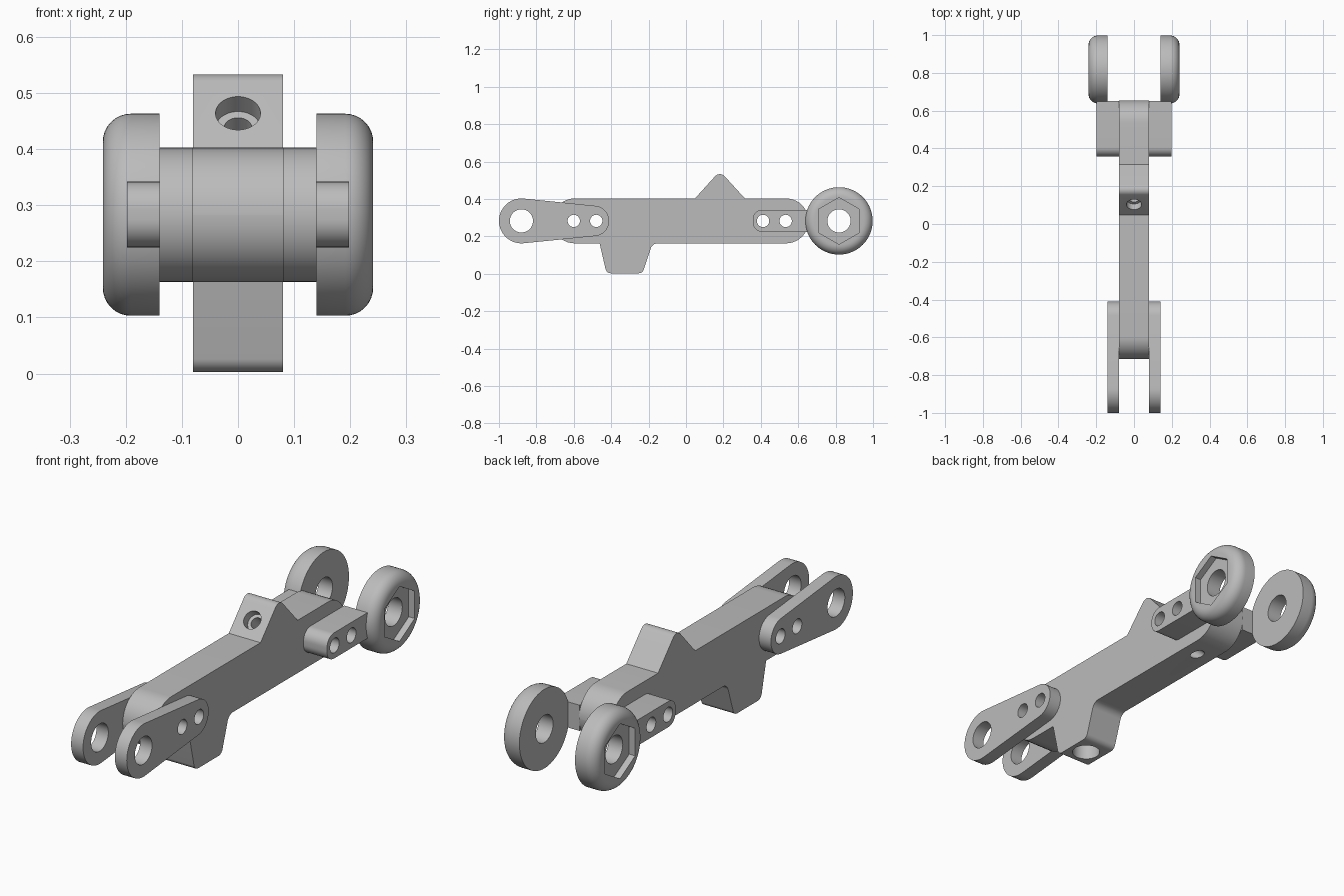
import bpy, bmesh
from math import sin, cos, acos, tan, pi, radians
from mathutils import Vector

cube = bpy.data.objects.get("Cube")
if cube:
    bpy.data.objects.remove(cube, do_unlink=True)

grey = bpy.data.materials.new("plain grey")
grey.use_nodes = True
grey.diffuse_color = (0.5, 0.5, 0.5, 1)
grey.node_tree.nodes["Principled BSDF"].inputs["Base Color"].default_value = (0.5, 0.5, 0.5, 1)

AXIS_Z = 0.283   # height of every pivot
PIN_R = 0.033    # small pin holes
BORE_R = 0.062   # large pivot bores


def make_object(name, bm):
    bmesh.ops.recalc_face_normals(bm, faces=bm.faces[:])
    mesh = bpy.data.meshes.new(name)
    bm.to_mesh(mesh)
    bm.free()
    mesh.materials.append(grey)
    obj = bpy.data.objects.new(name, mesh)
    bpy.context.collection.objects.link(obj)
    return obj


def rounded(corners, steps=10):
    """Outline from (y, z, radius) corners, with each corner filleted."""
    out = []
    for i, (y, z, r) in enumerate(corners):
        p = Vector((y, z))
        if r == 0:
            out.append(p)
            continue
        a = (Vector(corners[i - 1][:2]) - p).normalized()
        b = (Vector(corners[(i + 1) % len(corners)][:2]) - p).normalized()
        half = a.angle(b) / 2
        centre = p + (a + b).normalized() * r / sin(half)
        u = p + a * r / tan(half) - centre
        v = p + b * r / tan(half) - centre
        sweep = u.angle(v)
        for k in range(steps + 1):
            t = k / steps
            out.append(centre + (u * sin((1 - t) * sweep) + v * sin(t * sweep)) / sin(sweep))
    return out


def tapered_link(y1, r1, y2, r2, steps=28):
    """Outline wrapped around two circles of different radius."""
    a = acos((r1 - r2) / (y2 - y1))
    out = []
    for y, r, start, end in ((y1, r1, a, 2 * pi - a), (y2, r2, -a, a)):
        for k in range(steps + 1):
            t = start + (end - start) * k / steps
            out.append(Vector((y + r * cos(t), AXIS_Z + r * sin(t))))
    return out


def extrude_x(name, outline, x0, x1):
    bm = bmesh.new()
    face = bm.faces.new([bm.verts.new((x0, p.x, p.y)) for p in outline])
    grown = bmesh.ops.extrude_face_region(bm, geom=[face])["geom"]
    moved = [g for g in grown if isinstance(g, bmesh.types.BMVert)]
    bmesh.ops.translate(bm, verts=moved, vec=(x1 - x0, 0, 0))
    return make_object(name, bm)


def rod(name, start, end, radius, sides=48, outer_bevel=0):
    """Cylinder or prism between two points, its far rim optionally rounded."""
    start, end = Vector(start), Vector(end)
    length = (end - start).length
    bm = bmesh.new()
    bmesh.ops.create_cone(bm, cap_ends=True, segments=sides,
                          radius1=radius, radius2=radius, depth=length)
    if outer_bevel:
        rim = [e for e in bm.edges if all(v.co.z > 0 for v in e.verts)]
        bmesh.ops.bevel(bm, geom=rim, offset=outer_bevel, segments=8,
                        profile=0.5, affect='EDGES')
    turn = (end - start).to_track_quat('Z', 'Y').to_matrix().to_4x4()
    bmesh.ops.transform(bm, matrix=turn, verts=bm.verts[:])
    bmesh.ops.translate(bm, verts=bm.verts[:], vec=(start + end) / 2)
    return make_object(name, bm)


def cross_hole(y, radius):
    return rod("cutter", (-0.4, y, AXIS_Z), (0.4, y, AXIS_Z), radius)


def finish(obj, cutters):
    """Cut the holes, then smooth the round faces."""
    bpy.context.view_layer.objects.active = obj
    for cutter in cutters:
        mod = obj.modifiers.new("cut", 'BOOLEAN')
        mod.operation = 'DIFFERENCE'
        mod.solver = 'EXACT'
        mod.object = cutter
        bpy.ops.object.modifier_apply(modifier=mod.name)
        bpy.data.objects.remove(cutter, do_unlink=True)
    bpy.ops.object.select_all(action='DESELECT')
    obj.select_set(True)
    bpy.ops.object.shade_smooth_by_angle(angle=radians(30))


# Main arm with a ridge on top and a foot below
top, low, end_r = 0.403, 0.163, 0.1199
arm = extrude_x("main_arm", rounded([
    (-0.715, top, end_r), (0.048, top, 0), (0.181, 0.55, 0.035), (0.315, top, 0),
    (0.655, top, end_r), (0.655, low, end_r),
    (-0.18, low, 0.04), (-0.232, 0.003, 0.03), (-0.425, 0.003, 0.03), (-0.462, low, 0),
    (-0.715, low, end_r)]), -0.08, 0.08)

# Slanted counterbored hole through the ridge, socket in the foot, pin holes
mouth = Vector((0, 0.103, 0.464))
inward = Vector((0, sin(radians(48)), -cos(radians(48))))
arm_cuts = [
    rod("cutter", mouth - inward * 0.1, mouth + inward * 0.04, 0.04),
    rod("cutter", mouth - inward * 0.1, mouth + inward * 0.6, 0.025),
    rod("cutter", (0, -0.33, -0.1), (0, -0.33, 0.15), 0.06),
]
arm_cuts += [cross_hole(y, PIN_R) for y in (-0.6, -0.48, 0.412, 0.533)]
finish(arm, arm_cuts)

for side, label in ((1, "left"), (-1, "right")):
    # Tapered front link plates
    link = extrude_x(label + "_front_link", tapered_link(-0.88, 0.12, -0.492, 0.081),
                     side * 0.08, side * 0.14)
    finish(link, [cross_hole(-0.88, BORE_R), cross_hole(-0.6, PIN_R), cross_hole(-0.48, PIN_R)])

    # Rear side blocks
    block = extrude_x(label + "_rear_block", rounded([
        (0.357, 0.342, 0.05), (0.65, 0.342, 0), (0.65, 0.225, 0), (0.357, 0.225, 0.05)]),
        side * 0.08, side * 0.198)
    finish(block, [cross_hole(0.412, PIN_R), cross_hole(0.533, PIN_R)])

    # Rollers with a rounded outer rim and a six-sided recess
    y = 0.818
    roller = rod(label + "_roller", (side * 0.14, y, AXIS_Z), (side * 0.241, y, AXIS_Z),
                 0.18, 72, 0.05)
    recess = rod("cutter", (side * 0.211, y, AXIS_Z), (side * 0.3, y, AXIS_Z), 0.125, 6)
    # Put a recess corner straight up
    highest = max(v.co.z for v in recess.data.vertices)
    if highest < AXIS_Z + 0.12:
        for v in recess.data.vertices:
            dy, dz = v.co.y - y, v.co.z - AXIS_Z
            v.co.y, v.co.z = y - dz, AXIS_Z + dy
    finish(roller, [recess, cross_hole(y, BORE_R)])
